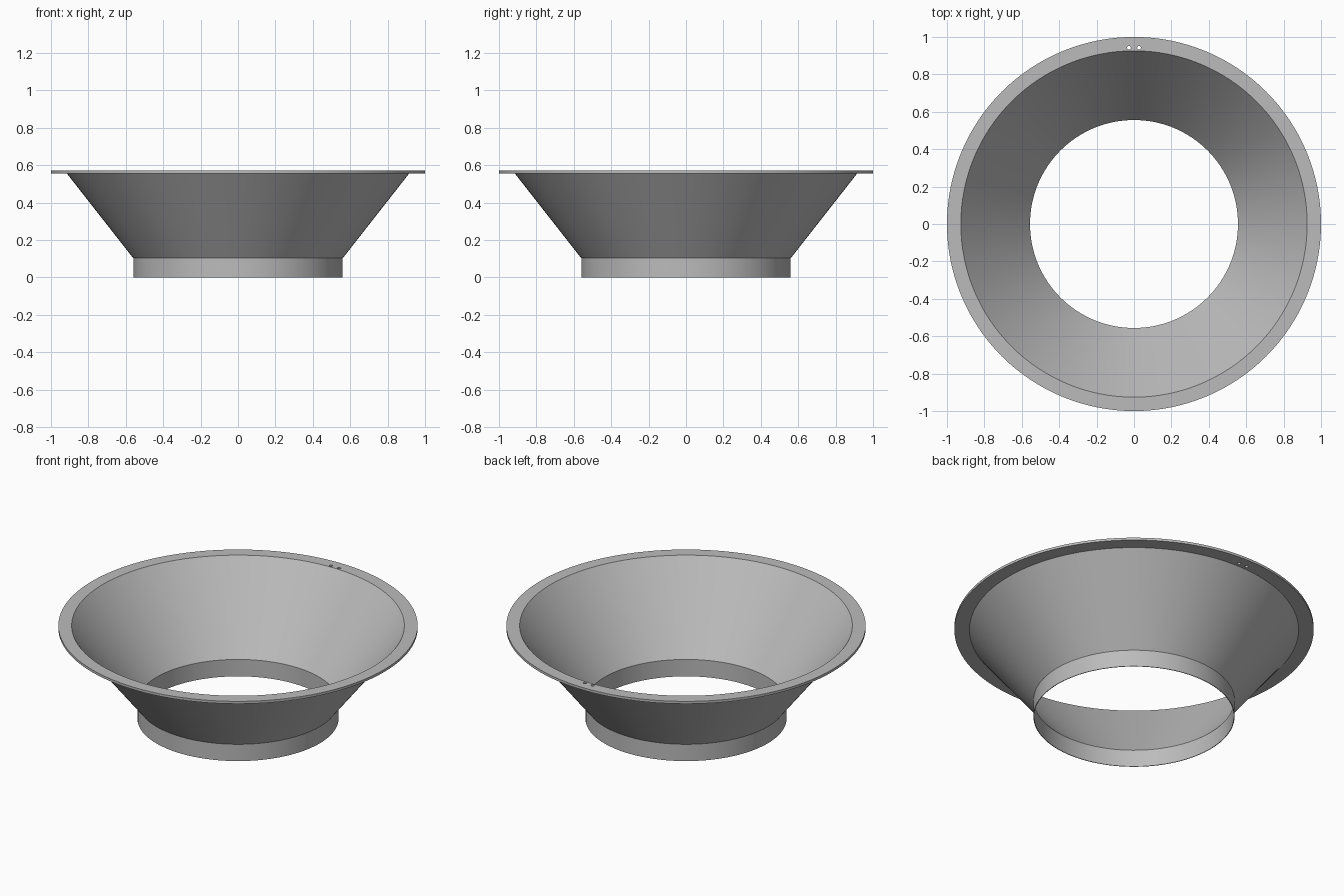
import bpy, bmesh, math

if "Cube" in bpy.data.objects:
    bpy.data.objects.remove(bpy.data.objects["Cube"])

SEG = 128

grey = bpy.data.materials.new("plain grey")
grey.diffuse_color = (0.5, 0.5, 0.5, 1)
grey.use_nodes = True
grey.node_tree.nodes["Principled BSDF"].inputs["Base Color"].default_value = grey.diffuse_color

# Closed wall section (radius, height): collar, flared cone, flat rim
profile = [(0.56, 0.0), (0.56, 0.103), (0.916, 0.557), (1.0, 0.557), (1.0, 0.572),
           (0.926, 0.572), (0.556, 0.104), (0.556, 0.0)]

bm = bmesh.new()
rings = []
for i in range(SEG):
    a = 2 * math.pi * i / SEG
    rings.append([bm.verts.new((r * math.cos(a), r * math.sin(a), z)) for r, z in profile])
n = len(profile)
for i in range(SEG):
    p, q = rings[i], rings[(i + 1) % SEG]
    for j in range(n):
        k = (j + 1) % n
        bm.faces.new((p[j], q[j], q[k], p[k]))
bmesh.ops.recalc_face_normals(bm, faces=bm.faces)
mesh = bpy.data.meshes.new("flared_funnel_ring")
bm.to_mesh(mesh)
bm.free()
funnel = bpy.data.objects.new("flared_funnel_ring", mesh)
bpy.context.collection.objects.link(funnel)
mesh.materials.append(grey)
bpy.context.view_layer.objects.active = funnel

# Two small holes through the back of the rim
for side in (-1, 1):
    bpy.ops.mesh.primitive_cylinder_add(vertices=24, radius=0.010, depth=0.1,
                                        location=(side * 0.027, 0.942, 0.565))
    cutter = bpy.context.object
    cutter.name = "rim_hole_cutter"
    cutter.hide_render = True
    cutter.data.materials.append(grey)
    mod = funnel.modifiers.new("rim_hole", 'BOOLEAN')
    mod.object = cutter
    mod.operation = 'DIFFERENCE'
    mod.solver = 'EXACT'
    bpy.context.view_layer.objects.active = funnel
    bpy.ops.object.modifier_apply(modifier=mod.name)
    bpy.data.objects.remove(cutter)

# Smooth walls, crisp corners
bpy.ops.object.select_all(action='DESELECT')
funnel.select_set(True)
bpy.context.view_layer.objects.active = funnel
bpy.ops.object.shade_smooth_by_angle(angle=math.radians(30))
